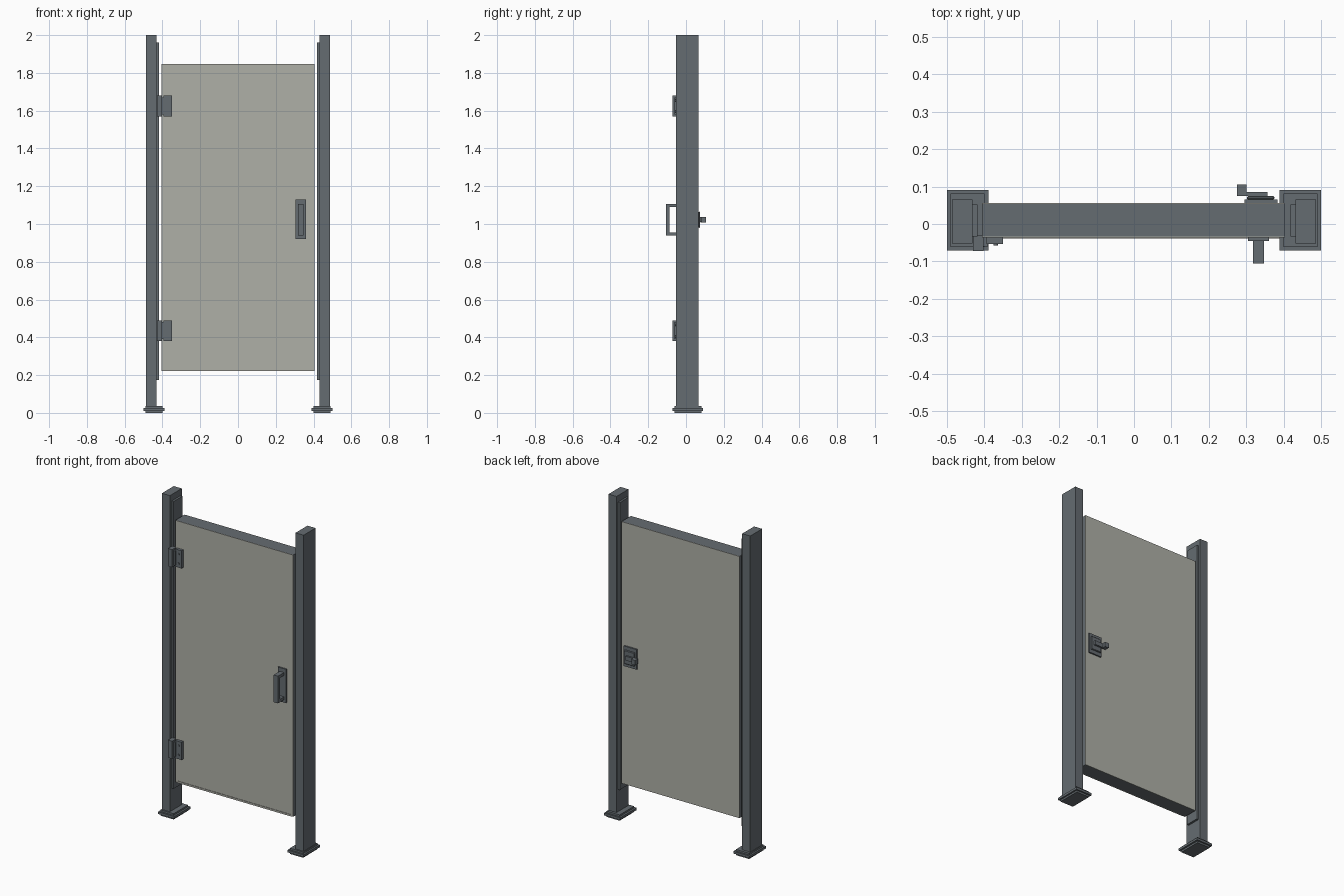
import bpy

if "Cube" in bpy.data.objects:
    bpy.data.objects.remove(bpy.data.objects["Cube"], do_unlink=True)


def material(name, colour):
    mat = bpy.data.materials.new(name)
    mat.use_nodes = True
    mat.diffuse_color = (*colour, 1)
    mat.node_tree.nodes["Principled BSDF"].inputs["Base Color"].default_value = (*colour, 1)
    return mat


STEEL = material("slate grey metal", (0.13, 0.15, 0.165))
PANEL = material("warm grey laminate", (0.43, 0.435, 0.39))


def box(name, x, y, z, mat=STEEL, bevel=0):
    """Box spanning the (low, high) pairs x, y and z."""
    spans = (x, y, z)
    bpy.ops.mesh.primitive_cube_add(size=1, location=[(a + b) / 2 for a, b in spans])
    ob = bpy.context.object
    ob.name = name
    ob.scale = [abs(b - a) for a, b in spans]
    bpy.ops.object.transform_apply(location=False, rotation=False, scale=True)
    ob.data.materials.append(mat)
    if bevel:
        mod = ob.modifiers.new("soft edge", "BEVEL")
        mod.width, mod.segments = bevel, 1
    return ob


# Posts with stepped feet and door-stop strips
for side, s in (("right", -1), ("left", 1)):
    def span(a, b):
        return tuple(sorted((s * a, s * b)))
    box(f"{side}_post", span(0.432, 0.487), (-0.052, 0.065), (0.03, 2.0))
    box(f"{side}_foot_base", span(0.4, 0.49), (-0.061, 0.081), (0, 0.013))
    box(f"{side}_foot_plate", span(0.389, 0.5), (-0.071, 0.091), (0.011, 0.025))
    box(f"{side}_foot_collar", span(0.4, 0.49), (-0.061, 0.081), (0.025, 0.036))
    box(f"{side}_stop_strip", span(0.419, 0.432), (-0.033, 0.052), (0.175, 1.96))

# Door: metal core faced with laminate on both sides
DOOR_X = (-0.406, 0.404)
box("door_core", DOOR_X, (-0.033, 0.053), (0.222, 1.848))
box("door_front_panel", DOOR_X, (-0.036, -0.033), (0.222, 1.848), PANEL)
box("door_back_panel", DOOR_X, (0.053, 0.056), (0.222, 1.848), PANEL)
box("door_bottom_lip", (-0.39, 0.39), (-0.039, -0.036), (0.222, 0.233), PANEL)

# Hinges
for name, z in (("lower", 0.435), ("upper", 1.625)):
    tall = (z - 0.055, z + 0.055)
    box(f"{name}_hinge_post_leaf", (-0.43, -0.402), (-0.072, -0.03), tall)
    box(f"{name}_hinge_knuckle", (-0.408, -0.39), (-0.06, -0.036), (z - 0.045, z + 0.045))
    box(f"{name}_hinge_door_leaf", (-0.394, -0.35), (-0.054, -0.036), tall)
    for dz in (-0.03, 0.03):
        bpy.ops.mesh.primitive_cylinder_add(
            vertices=12, radius=0.006, depth=0.004,
            location=(-0.37, -0.055, z + dz), rotation=(1.5708, 0, 0))
        screw = bpy.context.object
        screw.name = f"{name}_hinge_screw"
        screw.data.materials.append(STEEL)

# Pull handle on the front
box("handle_plate", (0.305, 0.361), (-0.045, -0.036), (0.92, 1.13))
box("handle_grip", (0.318, 0.348), (-0.105, -0.087), (0.938, 1.107))
for name, z in (("lower", 0.938), ("upper", 1.089)):
    box(f"handle_{name}_arm", (0.318, 0.348), (-0.087, -0.045), (z, z + 0.018))

# Slide latch on the back
box("latch_plate", (0.295, 0.383), (0.056, 0.065), (0.96, 1.085))
box("latch_housing", (0.302, 0.375), (0.065, 0.075), (0.98, 1.065), bevel=0.003)
box("latch_bar", (0.276, 0.357), (0.075, 0.086), (1.01, 1.036))
box("latch_knob", (0.275, 0.301), (0.077, 0.106), (1.008, 1.038))
